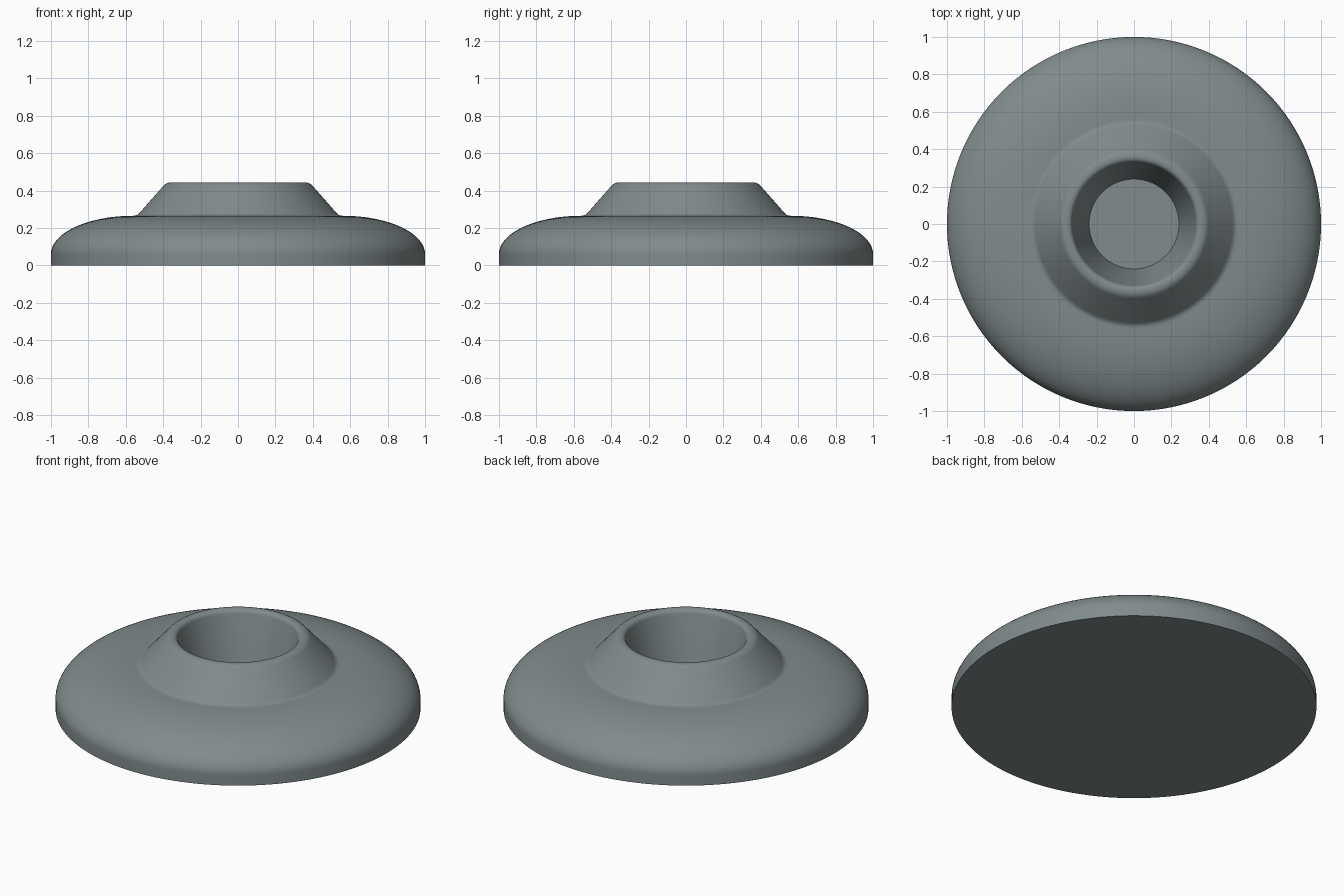
import bpy, bmesh, math
from mathutils import Vector

cube = bpy.data.objects.get("Cube")
if cube:
    bpy.data.objects.remove(cube, do_unlink=True)

SEGMENTS = 128


def material(name, rgb):
    mat = bpy.data.materials.new(name)
    mat.use_nodes = True
    mat.diffuse_color = (*rgb, 1)
    mat.node_tree.nodes["Principled BSDF"].inputs["Base Color"].default_value = (*rgb, 1)
    return mat


def fillet(before, corner, after, size, steps=6):
    """Round one profile corner with a quadratic curve."""
    a, c, b = (Vector(p) for p in (before, corner, after))
    start, end = c + (a - c).normalized() * size, c + (b - c).normalized() * size
    return [start * (1 - t) ** 2 + c * 2 * t * (1 - t) + end * t * t
            for t in (i / steps for i in range(steps + 1))]


def lathe(name, profile, mat):
    """Spin a closed (radius, height) profile around the z axis."""
    bm = bmesh.new()
    verts = [bm.verts.new((p[0], 0, p[1])) for p in profile]
    edges = [bm.edges.new(pair) for pair in zip(verts, verts[1:])]
    bmesh.ops.spin(bm, geom=verts + edges, cent=(0, 0, 0), axis=(0, 0, 1),
                   angle=math.tau, steps=SEGMENTS, use_merge=False)
    bmesh.ops.remove_doubles(bm, verts=bm.verts, dist=0.0002)
    bmesh.ops.recalc_face_normals(bm, faces=bm.faces)
    mesh = bpy.data.meshes.new(name)
    bm.to_mesh(mesh)
    bm.free()
    mesh.materials.append(mat)
    obj = bpy.data.objects.new(name, mesh)
    bpy.context.collection.objects.link(obj)
    bpy.ops.object.select_all(action="DESELECT")
    obj.select_set(True)
    bpy.context.view_layer.objects.active = obj
    bpy.ops.object.shade_smooth_by_angle(angle=math.radians(35))
    return obj


# Flat base, short vertical edge and elliptical dome
foot, lip_outer, lip_inner, floor = (0.54, 0.265), (0.383, 0.443), (0.335, 0.443), (0.24, 0.05)
profile = [(0, 0), (1, 0)]
for i in range(25):
    a = math.radians(90 * i / 24)
    profile.append((0.56 + 0.44 * math.cos(a), 0.06 + 0.205 * math.sin(a)))

# Conical collar with a rounded lip, then the tapered socket and its floor
profile += fillet((0.6, 0.265), foot, lip_outer, 0.02)
profile += fillet(foot, lip_outer, lip_inner, 0.023)
profile += fillet(lip_outer, lip_inner, floor, 0.024)
profile += [floor, (0, floor[1])]

lathe("flanged_base", profile, material("slate grey", (0.22, 0.26, 0.265)))
